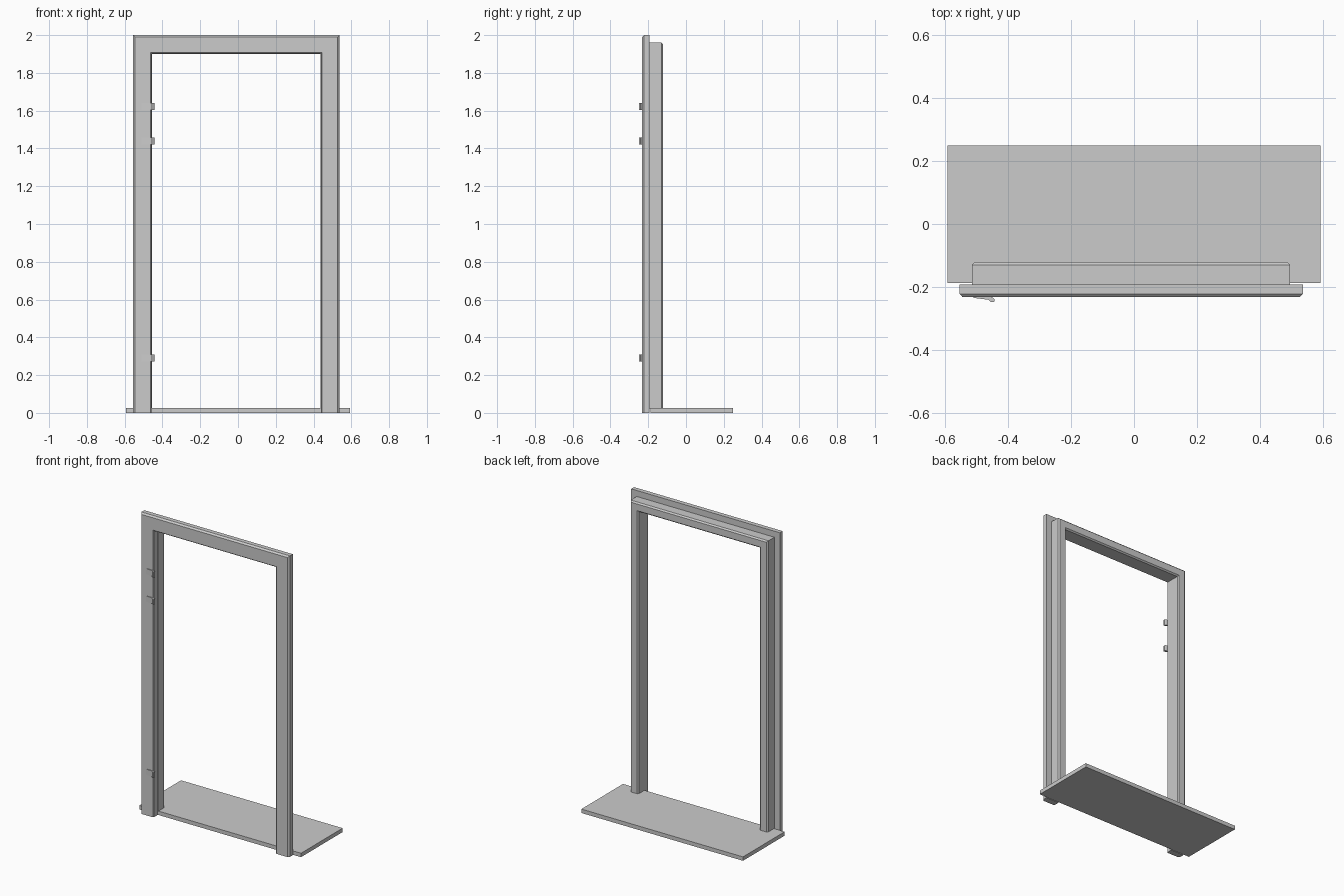
import bpy, bmesh

if "Cube" in bpy.data.objects:
    bpy.data.objects.remove(bpy.data.objects["Cube"])

CX = -0.009      # middle of the doorway
HEAD = 1.454     # height of a profile point on the head = HEAD + half width


def make_object(name, bm):
    bmesh.ops.recalc_face_normals(bm, faces=bm.faces)
    mesh = bpy.data.meshes.new(name)
    bm.to_mesh(mesh)
    bm.free()
    ob = bpy.data.objects.new(name, mesh)
    bpy.context.collection.objects.link(ob)
    return ob


def loft(name, rings):
    """Skin a closed section through a row of rings and cap both ends."""
    bm = bmesh.new()
    rows = [[bm.verts.new(p) for p in ring] for ring in rings]
    n = len(rows[0])
    for a, b in zip(rows, rows[1:]):
        for i in range(n):
            j = (i + 1) % n
            bm.faces.new((a[i], a[j], b[j], b[i]))
    bm.faces.new(rows[0])
    bm.faces.new(rows[-1])
    return make_object(name, bm)


def door_frame(name, profile, bottom):
    """Mitred three-sided frame; profile points are (half width, y)."""
    stations = [(-1, False), (-1, True), (1, True), (1, False)]
    return loft(name, [[(CX + s * w, y, HEAD + w if up else bottom)
                        for w, y in profile] for s, up in stations])


# Front casing with bevelled front edges
door_frame("front_casing", [
    (0.546, -0.192), (0.546, -0.222), (0.536, -0.233),
    (0.454, -0.233), (0.449, -0.228), (0.449, -0.192)], 0.0)

# Inner jamb frame behind the casing, bevelled at the back
door_frame("inner_jamb", [
    (0.506, -0.193), (0.506, -0.130), (0.497, -0.121),
    (0.453, -0.121), (0.445, -0.130), (0.445, -0.193)], 0.024)

# Floor threshold slab
rect = [(-0.594, -0.187), (0.594, -0.187), (0.594, 0.25), (-0.594, 0.25)]
loft("threshold", [[(x, y, z) for x, y in rect] for z in (0.0, 0.026)])

# Hinge leaves with knuckles on the left post
hinge = [(-0.51, -0.231), (-0.51, -0.235), (-0.463, -0.241), (-0.455, -0.248),
         (-0.445, -0.249), (-0.443, -0.240), (-0.449, -0.234), (-0.463, -0.231)]
for i, z in enumerate((0.29, 1.44, 1.622)):
    loft(f"hinge_{i + 1}", [[(x, y, z + d) for x, y in hinge]
                            for d in (-0.019, 0.019)])
